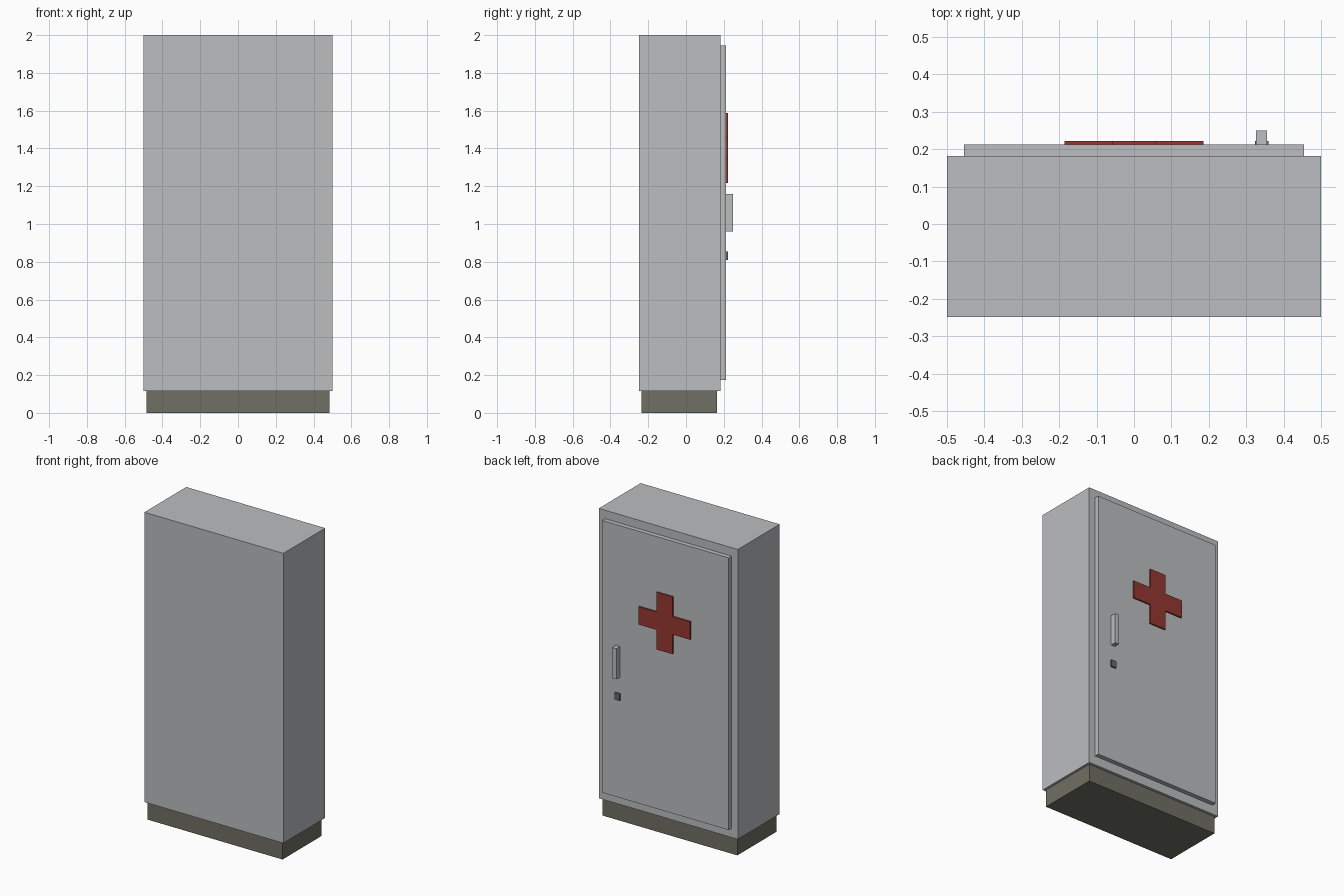
import bpy
import bmesh

cube = bpy.data.objects.get("Cube")
if cube:
    bpy.data.objects.remove(cube, do_unlink=True)


def material(name, rgb):
    m = bpy.data.materials.new(name)
    m.use_nodes = True
    m.diffuse_color = (*rgb, 1)
    m.node_tree.nodes["Principled BSDF"].inputs["Base Color"].default_value = (*rgb, 1)
    return m


def prism(name, outline, y0, y1, mat):
    """Extrude an x-z outline from y0 to y1."""
    bm = bmesh.new()
    face = bm.faces.new([bm.verts.new((x, y0, z)) for x, z in outline])
    grown = bmesh.ops.extrude_face_region(bm, geom=[face])["geom"]
    moved = [g for g in grown if isinstance(g, bmesh.types.BMVert)]
    bmesh.ops.translate(bm, verts=moved, vec=(0, y1 - y0, 0))
    bmesh.ops.recalc_face_normals(bm, faces=bm.faces)
    mesh = bpy.data.meshes.new(name)
    bm.to_mesh(mesh)
    bm.free()
    mesh.materials.append(mat)
    obj = bpy.data.objects.new(name, mesh)
    bpy.context.collection.objects.link(obj)
    return obj


def box(name, x0, x1, y0, y1, z0, z1, mat):
    return prism(name, [(x0, z0), (x1, z0), (x1, z1), (x0, z1)], y0, y1, mat)


grey = material("light grey metal", (0.5, 0.51, 0.52))
dark = material("dark olive grey", (0.16, 0.16, 0.13))
red = material("dark red", (0.3, 0.04, 0.03))
lock_grey = material("lock grey", (0.14, 0.14, 0.14))

# Cabinet and recessed plinth
box("plinth", -0.485, 0.485, -0.235, 0.165, 0, 0.115, dark)
box("cabinet_body", -0.5, 0.5, -0.248, 0.182, 0.115, 2, grey)

# Door with handle and lock on the back side
box("door", -0.455, 0.455, 0.182, 0.212, 0.175, 1.945, grey)
box("handle", 0.326, 0.356, 0.212, 0.25, 0.96, 1.16, grey)
box("lock", 0.323, 0.359, 0.212, 0.222, 0.81, 0.855, lock_grey)

# Raised cross emblem
a, b, zc = 0.058, 0.186, 1.402
corner = [(b, -a), (b, a), (a, a), (a, b), (-a, b), (-a, a)]
cross = corner + [(-x, -z) for x, z in corner]
prism("cross", [(x, zc + z) for x, z in cross], 0.212, 0.222, red)
